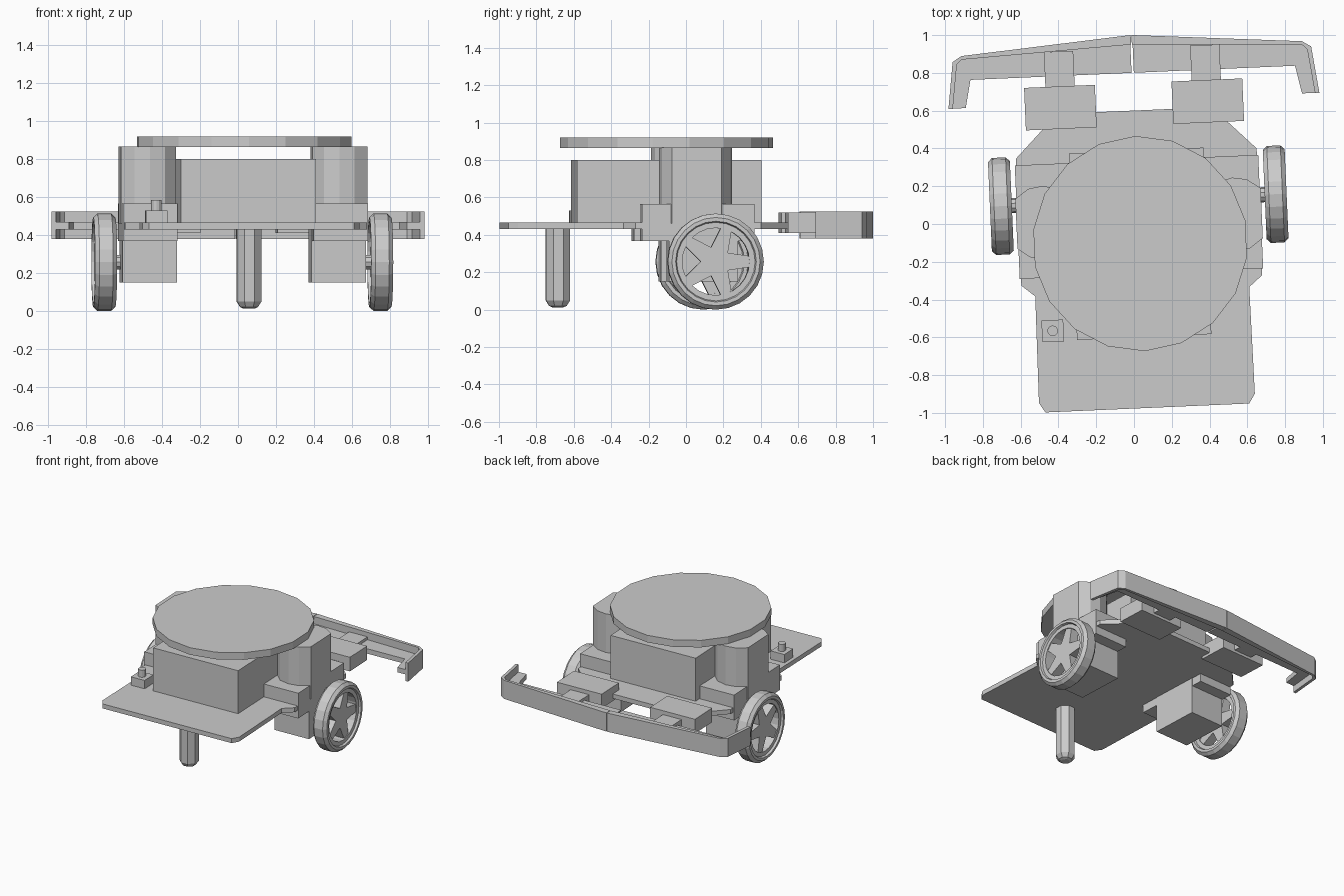
import bpy, bmesh
from math import sin, cos, pi, radians
from mathutils import Matrix

if "Cube" in bpy.data.objects:
    bpy.data.objects.remove(bpy.data.objects["Cube"])

# the whole robot sits slightly turned about z
PLACE = Matrix.Rotation(radians(2.5), 4, 'Z') @ Matrix.Translation((0.028, 0, 0))


def finish(name, bm, local=Matrix()):
    bm.transform(PLACE @ local)
    bmesh.ops.recalc_face_normals(bm, faces=bm.faces)
    me = bpy.data.meshes.new(name)
    bm.to_mesh(me)
    bm.free()
    ob = bpy.data.objects.new(name, me)
    bpy.context.collection.objects.link(ob)
    return ob


def prism(name, pts, z0, z1, local=Matrix()):
    bm = bmesh.new()
    face = bm.faces.new([bm.verts.new((x, y, z0)) for x, y in pts])
    ext = bmesh.ops.extrude_face_region(bm, geom=[face])
    verts = [g for g in ext['geom'] if isinstance(g, bmesh.types.BMVert)]
    bmesh.ops.translate(bm, verts=verts, vec=(0, 0, z1 - z0))
    return finish(name, bm, local)


def box(name, x0, x1, y0, y1, z0, z1):
    return prism(name, [(x0, y0), (x1, y0), (x1, y1), (x0, y1)], z0, z1)


def ngon(n, r, cx=0, cy=0, phase=0):
    return [(cx + r * cos(phase + 2 * pi * i / n), cy + r * sin(phase + 2 * pi * i / n))
            for i in range(n)]


def lathe(name, profile, n, local=Matrix(), closed=False, phase=0):
    """Revolve (radius, z) points about z; open profiles are capped."""
    bm = bmesh.new()
    rings = [[bm.verts.new((x, y, z)) for x, y in ngon(n, r, phase=phase)] for r, z in profile]
    pairs = list(zip(rings, rings[1:]))
    if closed:
        pairs.append((rings[-1], rings[0]))
    else:
        bm.faces.new(rings[0])
        bm.faces.new(rings[-1])
    for a, b in pairs:
        for i in range(n):
            j = (i + 1) % n
            bm.faces.new((a[i], a[j], b[j], b[i]))
    return finish(name, bm, local)


# base plate, symmetric outline
half = [(0.54, -0.976), (0.572, -0.925), (0.567, -0.36), (0.638, -0.30),
        (0.638, 0.372), (0.41, 0.60)]
prism("base_plate", half + [(-x, y) for x, y in reversed(half)], 0.43, 0.465)

# central housing and round top deck
box("battery_housing", -0.356, 0.356, -0.60, 0.388, 0.46, 0.80)
prism("top_deck", ngon(18, 0.57, 0, -0.105, -pi / 2), 0.865, 0.92)

# front caster post with tapered foot
lathe("caster_post", [(0.03, 0.012), (0.05, 0.02), (0.07, 0.05), (0.07, 0.435)], 8,
      Matrix.Translation((0, -0.687, 0)), phase=pi / 8)

# small switch
box("switch_base", -0.54, -0.425, -0.604, -0.489, 0.46, 0.53)
prism("switch_button", ngon(12, 0.028, -0.483, -0.546), 0.525, 0.585)

# five-pointed wheel spokes and tyre section
star = []
for k in range(5):
    a = 2 * pi * k / 5
    for r, d in ((0.19, -0.15), (0.19, 0.15), (0.08, pi / 5)):
        star.append((r * cos(a + d), r * sin(a + d)))
tyre = [(0.18, -0.042), (0.21, -0.042), (0.216, -0.058), (0.236, -0.058), (0.257, -0.036),
        (0.257, 0.036), (0.236, 0.058), (0.216, 0.058), (0.21, 0.042), (0.18, 0.042)]
# axes: local x -> y, local y -> z, local z -> x
SIDEWAYS = Matrix(((0, 0, 1, 0), (1, 0, 0, 0), (0, 1, 0, 0), (0, 0, 0, 1)))

for s, side in ((-1, "left"), (1, "right")):
    def flip(pts):
        return [(s * x, y) for x, y in pts]

    def sbox(name, x0, x1, *rest):
        return box(side + "_" + name, *sorted((s * x0, s * x1)), *rest)

    # column carrying the deck
    column = [(0.65, -0.105), (0.58, -0.155), (0.50, -0.168), (0.42, -0.15), (0.36, -0.09),
              (0.36, 0.14), (0.42, 0.20), (0.50, 0.223), (0.58, 0.21), (0.65, 0.16)]
    prism(side + "_column", flip(column), 0.46, 0.866)

    # motor block and gearbox below
    sbox("motor_block", 0.358, 0.645, -0.264, 0.337, 0.368, 0.565)
    sbox("gearbox", 0.355, 0.643, -0.12, 0.25, 0.15, 0.43)

    # wheel
    hub = Matrix.Translation((s * 0.728, 0.125, 0.257)) @ SIDEWAYS
    lathe(side + "_tyre", tyre, 24, hub, closed=True)
    prism(side + "_wheel_spokes", star, -0.035, 0.035, hub)
    prism(side + "_axle", ngon(10, 0.04), *sorted((-s * 0.1, 0)), hub)

    # bumper sensor and arm
    sbox("bump_sensor", 0.203, 0.578, 0.52, 0.745, 0.41, 0.52)
    sbox("bumper_arm", 0.31, 0.465, 0.73, 0.93, 0.43, 0.49)

    # bumper: tall outer wall plus flat inner flange
    outer = [(0.002, 1.0), (0.903, 0.928), (0.95, 0.898), (0.983, 0.65)]
    prism(side + "_bumper_wall",
          flip(outer + [(0.96, 0.65), (0.928, 0.885), (0.903, 0.909), (0.002, 0.95)]), 0.38, 0.525)
    prism(side + "_bumper_flange",
          flip([(0.006, 0.98), (0.903, 0.92), (0.94, 0.89), (0.975, 0.652),
                (0.891, 0.652), (0.86, 0.80), (0.006, 0.80)]), 0.43, 0.468)
